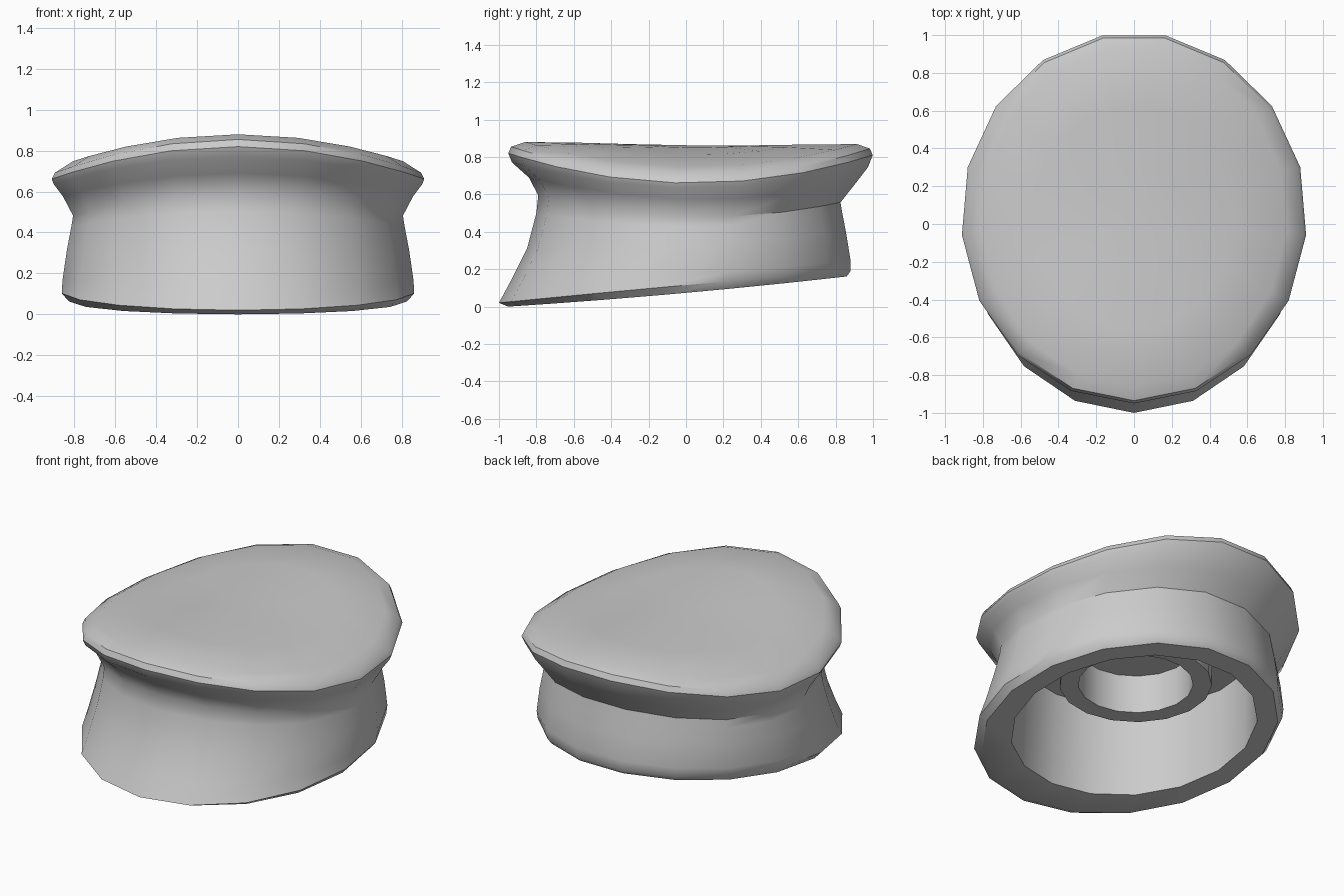
import bpy, bmesh, math

if "Cube" in bpy.data.objects:
    bpy.data.objects.remove(bpy.data.objects["Cube"])

N = 17  # sides: a corner at the front, a flat edge at the back


def ring(bm, rx, yf, yb, zf, zs, zb):
    """Oval ring; height blends from front (zf) through sides (zs) to back (zb)."""
    out = []
    for i in range(N):
        a = -math.pi / 2 + 2 * math.pi * i / N
        c, s = math.cos(a), math.sin(a)
        y = (yf + yb) / 2 + (yb - yf) / 2 * s
        z = zs + (zb - zf) / 2 * s + ((zf + zb) / 2 - zs) * s * s
        out.append(bm.verts.new((rx * c, y, z)))
    return out


def bridge(bm, a, b):
    for i in range(N):
        j = (i + 1) % N
        bm.faces.new((a[i], a[j], b[j], b[i]))


def fan(bm, r, point):
    v = bm.verts.new(point)
    for i in range(N):
        bm.faces.new((r[i], r[(i + 1) % N], v))


def finish(bm, name, mat):
    bmesh.ops.recalc_face_normals(bm, faces=bm.faces)
    me = bpy.data.meshes.new(name)
    bm.to_mesh(me)
    bm.free()
    ob = bpy.data.objects.new(name, me)
    bpy.context.collection.objects.link(ob)
    me.materials.append(mat)
    bpy.ops.object.select_all(action='DESELECT')
    ob.select_set(True)
    bpy.context.view_layer.objects.active = ob
    bpy.ops.object.shade_smooth_by_angle(angle=math.radians(38))
    return ob


grey = bpy.data.materials.new("plain grey")
grey.diffuse_color = (0.6, 0.6, 0.6, 1)
grey.use_nodes = True
grey.node_tree.nodes["Principled BSDF"].inputs["Base Color"].default_value = grey.diffuse_color

# Hollow button: cavity ceiling, cavity wall, foot, body, waist, rim, dished top
profile = [
    (0.70, -0.70, 0.73, 0.60, 0.60, 0.60),
    (0.70, -0.74, 0.745, 0.02, 0.075, 0.15),
    (0.83, -0.95, 0.875, 0.00, 0.07, 0.163),
    (0.865, -1.00, 0.895, 0.02, 0.11, 0.19),
    (0.862, -0.93, 0.895, 0.15, 0.17, 0.25),
    (0.84, -0.85, 0.87, 0.31, 0.32, 0.40),
    (0.818, -0.80, 0.85, 0.50, 0.43, 0.50),
    (0.81, -0.79, 0.84, 0.595, 0.48, 0.56),
    (0.86, -0.84, 0.92, 0.69, 0.575, 0.66),
    (0.905, -0.93, 0.99, 0.77, 0.635, 0.75),
    (0.915, -0.95, 1.015, 0.82, 0.66, 0.815),
    (0.90, -0.935, 1.00, 0.855, 0.69, 0.85),
    (0.81, -0.86, 0.93, 0.88, 0.747, 0.873),
    (0.54, -0.56, 0.63, 0.876, 0.812, 0.868),
    (0.27, -0.27, 0.33, 0.868, 0.850, 0.862),
]
bm = bmesh.new()
rings = [ring(bm, *p) for p in profile]
for a, b in zip(rings, rings[1:]):
    bridge(bm, a, b)
fan(bm, rings[0], (0, 0.015, 0.60))
fan(bm, rings[-1], (0, 0.03, 0.862))
finish(bm, "button_cap", grey)

# Hollow stem hanging from the cavity ceiling
bm = bmesh.new()
cy = 0.015
rings = [ring(bm, r, cy - r, cy + r, z, z, z)
         for r, z in ((0.445, 0.60), (0.445, 0.355), (0.335, 0.355), (0.335, 0.60))]
for a, b in zip(rings, rings[1:]):
    bridge(bm, a, b)
finish(bm, "inner_stem", grey)
